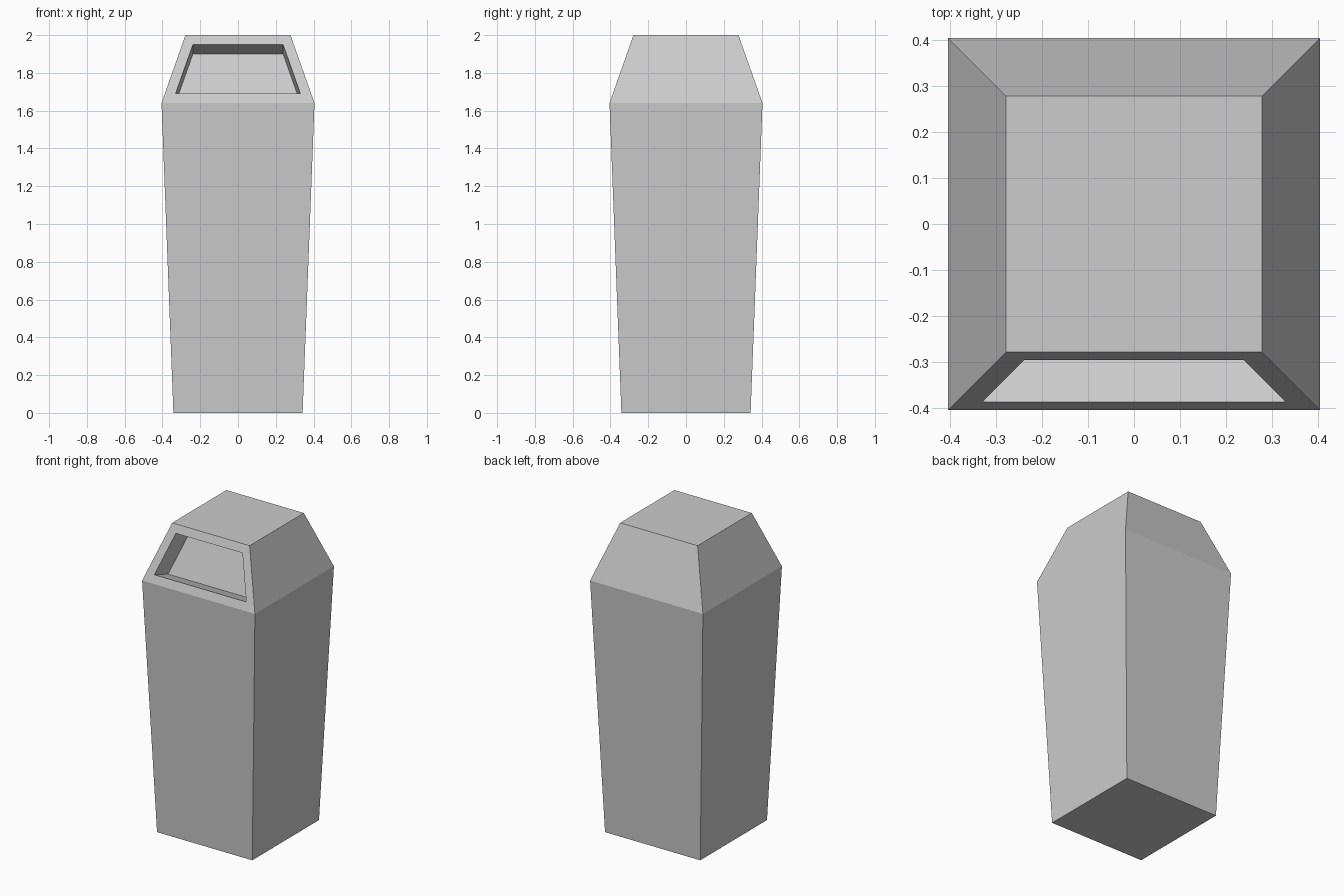
import bpy
import bmesh

cube = bpy.data.objects.get("Cube")
if cube:
    bpy.data.objects.remove(cube, do_unlink=True)

# Single grey material
grey = bpy.data.materials.new("light_grey")
grey.use_nodes = True
colour = (0.604, 0.604, 0.604, 1.0)
grey.diffuse_color = colour
grey.node_tree.nodes["Principled BSDF"].inputs["Base Color"].default_value = colour


def square_ring(bm, half, z):
    corners = ((-1, -1), (1, -1), (1, 1), (-1, 1))
    return [bm.verts.new((x * half, y * half, z)) for x, y in corners]


# Tapered bin body with a sloping hood, lofted through square sections
bm = bmesh.new()
sections = ((0.342, 0.0), (0.405, 1.64), (0.278, 2.0))
rings = [square_ring(bm, half, z) for half, z in sections]
for low, high in zip(rings, rings[1:]):
    for i in range(4):
        j = (i + 1) % 4
        bm.faces.new((low[i], low[j], high[j], high[i]))
bm.faces.new(reversed(rings[0]))
bm.faces.new(rings[-1])
bm.normal_update()

# Recessed opening in the front slope of the hood
front = next(f for f in bm.faces
             if f.normal.y < -0.5 and f.calc_center_median().z > 1.7)
bmesh.ops.inset_individual(bm, faces=[front], thickness=0.054,
                           use_even_offset=True)
inward = -front.normal.copy()
panel = bmesh.ops.extrude_discrete_faces(bm, faces=[front])["faces"][0]
bmesh.ops.translate(bm, verts=panel.verts, vec=inward * 0.15)
bmesh.ops.recalc_face_normals(bm, faces=bm.faces)

mesh = bpy.data.meshes.new("litter_bin")
bm.to_mesh(mesh)
bm.free()
mesh.materials.append(grey)
litter_bin = bpy.data.objects.new("litter_bin", mesh)
bpy.context.collection.objects.link(litter_bin)
